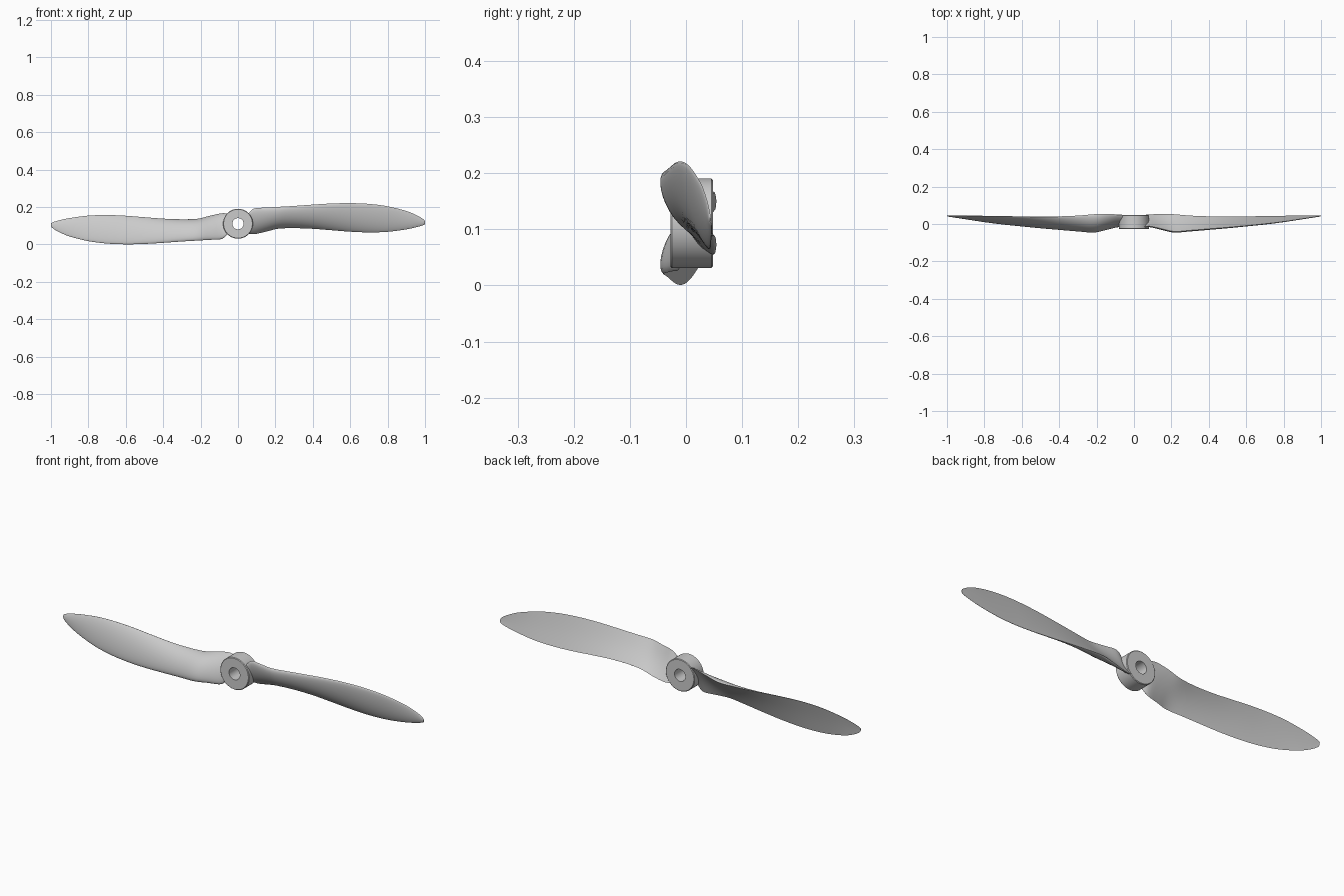
import bpy, bmesh, math
from mathutils import Vector

if "Cube" in bpy.data.objects:
    bpy.data.objects.remove(bpy.data.objects["Cube"])

CZ = 0.111  # height of the shaft axis

# Blade stations: x, leading edge (y, z), trailing edge (y, z), thickness
ST = [
    (0.050, -0.016, 0.160, 0.048, 0.060, 0.024),
    (0.085, -0.012, 0.192, 0.051, 0.056, 0.028),
    (0.150, -0.026, 0.197, 0.054, 0.070, 0.036),
    (0.215, -0.040, 0.201, 0.052, 0.087, 0.042),
    (0.300, -0.034, 0.206, 0.045, 0.089, 0.036),
    (0.400, -0.026, 0.213, 0.041, 0.085, 0.030),
    (0.500, -0.018, 0.219, 0.040, 0.077, 0.025),
    (0.600, -0.009, 0.221, 0.041, 0.069, 0.021),
    (0.700, 0.001, 0.217, 0.042, 0.065, 0.018),
    (0.800, 0.013, 0.204, 0.044, 0.068, 0.014),
    (0.900, 0.028, 0.179, 0.045, 0.081, 0.010),
    (0.960, 0.037, 0.154, 0.046, 0.094, 0.007),
    (0.992, 0.042, 0.134, 0.046, 0.104, 0.005),
    (1.000, 0.044, 0.122, 0.046, 0.110, 0.003),
]


def catmull(p0, p1, p2, p3, t):
    return [0.5 * (2 * b + (c - a) * t + (2 * a - 5 * b + 4 * c - d) * t * t
                   + (3 * b - a - 3 * c + d) * t ** 3)
            for a, b, c, d in zip(p0, p1, p2, p3)]


def refine(st, n=4):
    out = []
    for i in range(len(st) - 1):
        q = [st[max(i - 1, 0)], st[i], st[i + 1], st[min(i + 2, len(st) - 1)]]
        out += [catmull(*q, k / n) for k in range(n)]
    return out + [st[-1]]


def section(x, ly, lz, ty, tz, t, n=16):
    """Airfoil loop: bulged front face, slightly hollow back face."""
    le, te = Vector((x, ly, lz)), Vector((x, ty, tz))
    c = te - le
    nrm = Vector((0, c.z, -c.y)).normalized()
    s = [(1 - math.cos(math.pi * i / n)) / 2 for i in range(n + 1)]
    front = [le + c * u + nrm * t * (2.2 * math.sqrt(u) * (1 - u) ** 0.8
             * (0.55 + 0.5 * u) / 0.78 * 0.9 + 0.08 * u) for u in s]
    back = [le + c * u + nrm * t * 0.12 * math.sin(math.pi * u) for u in s]
    return front + back[::-1][:-1]


def finish(bm, name):
    bmesh.ops.recalc_face_normals(bm, faces=bm.faces)
    me = bpy.data.meshes.new(name)
    bm.to_mesh(me)
    bm.free()
    ob = bpy.data.objects.new(name, me)
    bpy.context.collection.objects.link(ob)
    bpy.ops.object.select_all(action='DESELECT')
    ob.select_set(True)
    bpy.context.view_layer.objects.active = ob
    bpy.ops.object.shade_smooth_by_angle(angle=math.radians(35))
    return ob


def bridge(bm, a, b):
    for i in range(len(a)):
        j = (i + 1) % len(a)
        bm.faces.new((a[i], a[j], b[j], b[i]))


def blade(name, sign):
    # sign -1 gives the half-turn copy about the shaft
    bm = bmesh.new()
    loops = [[bm.verts.new((sign * p.x, p.y, CZ + sign * (p.z - CZ)))
              for p in section(*r)] for r in refine(ST)]
    for a, b in zip(loops, loops[1:]):
        bridge(bm, a, b)
    bm.faces.new(loops[0])
    bm.faces.new(loops[-1])
    return finish(bm, name)


def hub():
    # Ring profile (radius, y) turned around the shaft axis
    prof = [(0.030, -0.028), (0.077, -0.028), (0.080, -0.025),
            (0.080, 0.045), (0.077, 0.048), (0.030, 0.048)]
    bm = bmesh.new()
    n = 64
    rings = [[bm.verts.new((r * math.cos(2 * math.pi * i / n), y,
                            CZ + r * math.sin(2 * math.pi * i / n)))
              for i in range(n)] for r, y in prof]
    for a, b in zip(rings, rings[1:] + rings[:1]):
        bridge(bm, a, b)
    return finish(bm, "hub")


hub()
blade("right_blade", 1)
blade("left_blade", -1)
